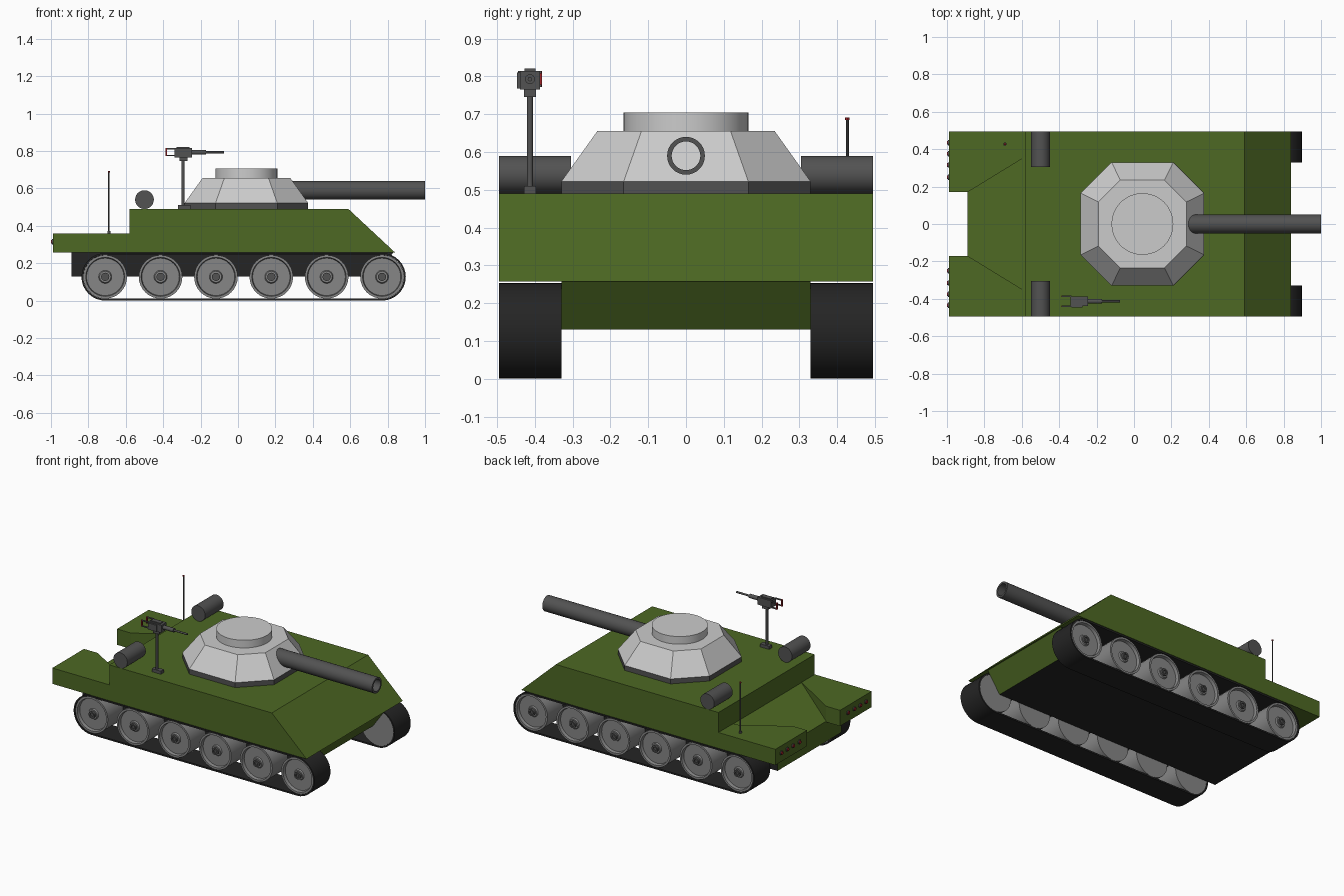
import bpy, bmesh, math
from mathutils import Vector

if "Cube" in bpy.data.objects:
    bpy.data.objects.remove(bpy.data.objects["Cube"])


def mat(name, r, g, b):
    m = bpy.data.materials.new(name)
    m.diffuse_color = (r, g, b, 1)
    m.use_nodes = True
    m.node_tree.nodes["Principled BSDF"].inputs["Base Color"].default_value = m.diffuse_color
    return m


GREEN = mat("green_paint", .075, .14, .017)
DARK = mat("dark_steel", .085, .085, .085)
RUBBER = mat("black_rubber", .018, .018, .018)
WHEEL = mat("wheel_grey", .24, .24, .24)
RED = mat("red_lens", .35, .015, .02)


def finish(name, bm, material=None, smooth=False):
    bmesh.ops.recalc_face_normals(bm, faces=bm.faces)
    me = bpy.data.meshes.new(name)
    bm.to_mesh(me)
    bm.free()
    if material:
        me.materials.append(material)
    ob = bpy.data.objects.new(name, me)
    bpy.context.collection.objects.link(ob)
    if smooth:
        me.shade_smooth()
        me.set_sharp_from_angle(angle=math.radians(35))
    return ob


def loft(name, rings, material=None, smooth=False, loop=False):
    """Skin a list of equal point rings; cap the ends, or close into a loop."""
    bm = bmesh.new()
    vr = [[bm.verts.new(p) for p in r] for r in rings]
    n = len(vr[0])
    pairs = list(zip(vr, vr[1:])) + ([(vr[-1], vr[0])] if loop else [])
    for a, b in pairs:
        for i in range(n):
            j = (i + 1) % n
            bm.faces.new((a[i], a[j], b[j], b[i]))
    if not loop:
        bm.faces.new(vr[0])
        bm.faces.new(vr[-1])
    return finish(name, bm, material, smooth)


def lathe(name, axis, c, prof, material=None, n=32, loop=False):
    """Turn (radius, position) pairs round an axis through c."""
    rings = []
    for r, t in prof:
        ring = []
        for i in range(n):
            a = 2 * math.pi * i / n
            u, v = r * math.cos(a), r * math.sin(a)
            ring.append({'x': (t, c[0] + u, c[1] + v),
                         'y': (c[0] + u, t, c[1] + v),
                         'z': (c[0] + u, c[1] + v, t)}[axis])
        rings.append(ring)
    return loft(name, rings, material, True, loop)


def rod(name, axis, c, r, t0, t1, material=DARK, n=16):
    return lathe(name, axis, c, [(r, t0), (r, t1)], material, n)


def prism_y(name, prof, y0, y1, material):
    return loft(name, [[(x, y, z) for x, z in prof] for y in (y0, y1)], material)


def box(name, x0, x1, y0, y1, z0, z1, material=DARK):
    return prism_y(name, [(x0, z0), (x1, z0), (x1, z1), (x0, z1)], y0, y1, material)


# Upper hull with sloped front plate
prism_y("upper_hull", [(-.58, .257), (-.58, .49), (.59, .49), (.84, .257)],
        -.495, .495, GREEN)

# Rear wings either side of the notch
for s, side in ((1, "left"), (-1, "right")):
    plan = [(-.99, .17), (-.89, .17), (-.58, .36), (-.58, .495), (-.99, .495)]
    loft("rear_wing_" + side, [[(x, s * y, z) for x, y in plan] for z in (.257, .36)], GREEN)

# Sloping deck between the wings
bm = bmesh.new()
for p in [(-.89, .17, .262), (-.89, .17, .257), (-.58, .36, .257), (-.58, .36, .358)]:
    for s in (1, -1):
        bm.verts.new((p[0], s * p[1], p[2]))
bmesh.ops.convex_hull(bm, input=bm.verts)
bmesh.ops.dissolve_limit(bm, angle_limit=.01, verts=bm.verts, edges=bm.edges)
finish("rear_deck", bm, GREEN)

# Lower hull: black with green end plates
low = prism_y("lower_hull", [(-.89, .257), (-.89, .13), (.74, .13), (.83, .257)],
              -.33, .33, RUBBER)
low.data.materials.append(GREEN)
for f in low.data.polygons:
    if abs(f.normal.x) > .5:
        f.material_index = 1

# Turret: dark skirt, tapered eight-sided shell, round hatch
def octagon(a, b, z, cx=.045):
    pts = [(a, -b), (a, b), (b, a), (-b, a), (-a, b), (-a, -b), (-b, -a), (b, -a)]
    return [(cx + x, y, z) for x, y in pts]


loft("turret_skirt", [octagon(.33, .165, .485), octagon(.33, .165, .522)], DARK)
loft("turret_shell", [octagon(.33, .165, .522), octagon(.235, .118, .655)])
lathe("turret_hatch", 'z', (.045, 0), [(.165, .65), (.165, .705)], n=48)

# Hollow main gun
lathe("gun_barrel", 'x', (0, .59), [(.05, .28), (.05, 1), (.038, 1), (.038, .28)],
      DARK, loop=True)


# Track outline round the end wheels
def stadium(r, y, x0=-.71, x1=.77, z=.127, n=16):
    pts = []
    for cx, start in ((x1, -90), (x0, 90)):
        for i in range(n + 1):
            a = math.radians(start + 180 * i / n)
            pts.append((cx + r * math.cos(a), y, z + r * math.sin(a)))
    return pts


for s, side in ((1, "left"), (-1, "right")):
    a, b = s * .33, s * .495
    loft("track_" + side, [stadium(.127, a), stadium(.127, b),
                           stadium(.117, b), stadium(.117, a)], RUBBER, True, True)
    # Road wheels with raised rim and hub
    for i in range(6):
        x = -.71 + .296 * i
        lathe(f"wheel_{side}_{i + 1}", 'y', (x, .127),
              [(.1165, s * .332), (.1165, s * .49), (.104, s * .49), (.1, s * .47),
               (.035, s * .47), (.03, s * .478)], WHEEL)
        lathe(f"wheel_hub_{side}_{i + 1}", 'y', (x, .127),
              [(.022, s * .47), (.022, s * .492), (.012, s * .492), (.012, s * .484)],
              DARK, 16)
    # Drum on the rear of the hull top
    rod("drum_" + side, 'y', (-.50, .54), .05, s * .305, s * .495, n=32)
    # Row of rear lamps
    for k, y in enumerate((.25, .315, .375, .435)):
        rod(f"lamp_housing_{side}_{k + 1}", 'x', (s * y, .315), .014, -.995, -.985)
        rod(f"rear_lamp_{side}_{k + 1}", 'x', (s * y, .315), .01, -1.0, -.99, RED)

# Whip antenna
rod("antenna_base", 'z', (-.69, .427), .009, .355, .372)
rod("antenna", 'z', (-.69, .427), .004, .36, .687, n=8)
rod("antenna_tip", 'z', (-.69, .427), .006, .685, .692, RED, 8)

# Machine gun on its post
Y = -.413
box("mount_foot", -.32, -.255, Y - .016, Y + .016, .488, .51)
rod("mount_post", 'z', (-.294, Y), .008, .5, .75)
box("mount_cradle", -.312, -.27, Y - .016, Y + .016, .745, .768)
box("machine_gun_body", -.34, -.245, Y - .026, Y + .026, .766, .815)
box("ammo_box", -.335, -.275, Y - .034, Y - .024, .768, .81)
box("gun_cover", -.33, -.26, Y - .015, Y + .015, .815, .821)
rod("machine_gun_jacket", 'x', (Y, .793), .013, -.25, -.17)
rod("machine_gun_barrel", 'x', (Y, .793), .006, -.17, -.075, n=12)
for s, side in ((1, "left"), (-1, "right")):
    y = Y + s * .027
    for z, part in ((.776, "lower"), (.812, "upper")):
        box(f"handle_arm_{part}_{side}", -.385, -.335, y - .004, y + .004, z - .004, z + .003)
    box("handle_grip_" + side, -.388, -.38, y - .005, y + .005, .772, .815, RED)
